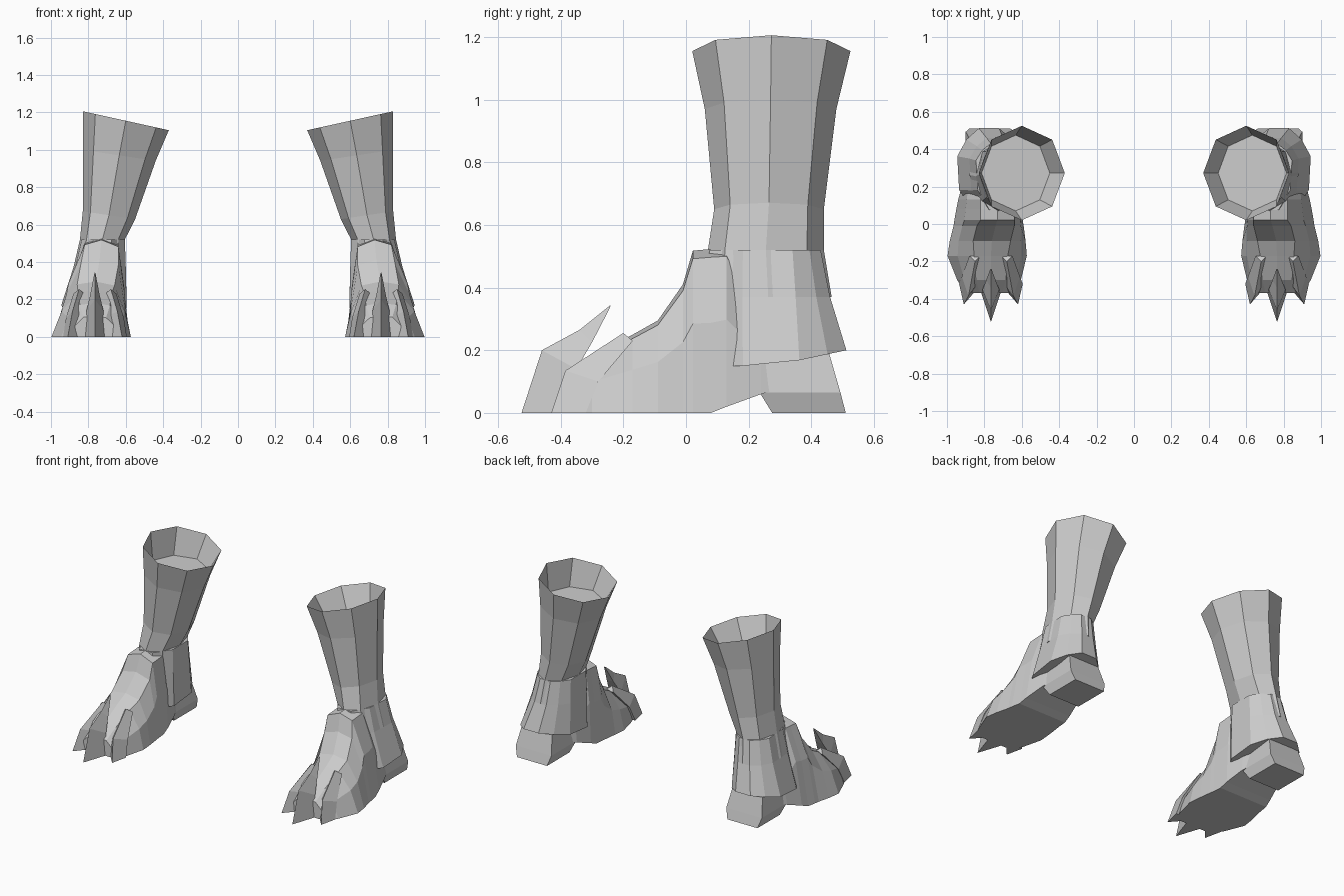
import bpy, bmesh, math

if "Cube" in bpy.data.objects:
    bpy.data.objects.remove(bpy.data.objects["Cube"], do_unlink=True)

grey = bpy.data.materials.new("plain_grey")
grey.use_nodes = True
COLOUR = (0.6, 0.6, 0.6, 1)
grey.diffuse_color = COLOUR
grey.node_tree.nodes["Principled BSDF"].inputs["Base Color"].default_value = COLOUR


def finish(name, bm, recalc=True):
    """Make a left-side object and its mirrored right-side twin."""
    if recalc:
        bmesh.ops.recalc_face_normals(bm, faces=bm.faces)
    for side in ("left", "right"):
        if side == "right":
            for v in bm.verts:
                v.co.x = -v.co.x
            bmesh.ops.reverse_faces(bm, faces=bm.faces)
        mesh = bpy.data.meshes.new(side + "_" + name)
        bm.to_mesh(mesh)
        mesh.materials.append(grey)
        bpy.context.collection.objects.link(bpy.data.objects.new(side + "_" + name, mesh))
    bm.free()


def loft(name, rings):
    """Skin closed rings of equal length and cap both ends."""
    bm = bmesh.new()
    loops = [[bm.verts.new(p) for p in ring] for ring in rings]
    n = len(loops[0])
    for a, b in zip(loops, loops[1:]):
        for i in range(n):
            j = (i + 1) % n
            bm.faces.new((a[i], a[j], b[j], b[i]))
    bm.faces.new(loops[0])
    bm.faces.new(loops[-1])
    finish(name, bm)


def octagon(z, x0, x1, y0, y1, tilt_x=0, tilt_y=0):
    cx, cy, rx, ry = (x0 + x1) / 2, (y0 + y1) / 2, (x1 - x0) / 2, (y1 - y0) / 2
    ring = []
    for k in range(8):
        a = math.radians(45 * k)
        dx, dy = rx * math.cos(a), ry * math.sin(a)
        ring.append((cx + dx, cy + dy, z + tilt_x * dx + tilt_y * dy))
    return ring


# Shaft: hollow mouth with a recessed floor, flaring into a skirt over the heel
loft("shaft", [
    octagon(1.0, .45, .815, .07, .475, .1),
    octagon(1.155, .37, .83, .02, .525, .22),
    octagon(.97, .44, .83, .06, .48, .15),
    octagon(.65, .55, .83, .09, .44, .15),
    octagon(.52, .605, .845, .07, .44),
    octagon(.37, .6, .88, .06, .465),
])


# Skirt: broad squared back, overhanging the heel
def skirt_ring(z, x0, x1, y0, y1, corner, lift=0):
    w, d = x1 - x0, y1 - y0
    pts = [(x0 + w * .36, y1), (x1 - w * .33, y1), (x1 - w * .14, y1 - corner * .4),
           (x1, y1 - corner), (x1 - .01, y0 + d * .3), (x1 - w * .3, y0),
           (x0 + w * .3, y0), (x0, y0 + d * .3), (x0, y1 - corner), (x0 + w * .16, y1 - corner * .4)]
    return [(x, y, z + lift * max(0, (y - y0) / d - .5) * 2) for x, y in pts]


loft("heel_skirt", [
    skirt_ring(.52, .605, .845, .075, .43, .09),
    skirt_ring(.37, .6, .88, .06, .46, .11),
    skirt_ring(.15, .595, .945, .04, .512, .15, .05),
])


# Foot: arched sections from toe to heel arch
def foot_section(y, zb, x0, x1, top, half, cx=.765):
    h = top - zb
    return [(x0, y, zb), (x0 + (cx - half - x0) * .3, y, zb + h * .52),
            (cx - half, y, zb + h * .93), (cx, y, top), (cx + half, y, zb + h * .95),
            (x1 - (x1 - cx - half) * .38, y, zb + h * .55), (x1, y, zb)]


loft("foot", [
    foot_section(-.37, 0, .64, .9, .11, .06),
    foot_section(-.30, 0, .605, .945, .18, .08),
    foot_section(-.17, 0, .573, .997, .25, .09),
    foot_section(-.09, 0, .58, .985, .295, .1, .76),
    foot_section(-.01, 0, .59, .965, .41, .1, .74),
    foot_section(.022, 0, .595, .96, .518, .09, .73),
    foot_section(.08, 0, .6, .95, .523, .09, .73),
    foot_section(.13, .02, .605, .94, .525, .09, .73),
    foot_section(.24, .06, .63, .91, .3, .08, .75),
    foot_section(.34, .09, .67, .87, .25, .05, .77),
])


# Heel block, wedge shaped with a raked back
def rect(z, x0, x1, y0, y1, rise=0):
    return [(x0, y0, z), (x1, y0, z), (x1, y1, z + rise), (x0, y1, z + rise)]


loft("heel", [rect(0, .66, .88, .275, .51), rect(.065, .64, .9, .235, .493),
              rect(.17, .66, .88, .22, .457, .02)])


# Claws: sharp front ridge, wider back edge buried in the toes
def claw(name, ridge, back):
    bm = bmesh.new()
    front = [bm.verts.new(p) for p in ridge]
    left = [bm.verts.new((x - w, y, z)) for x, y, z, w in back]
    right = [bm.verts.new((x + w, y, z)) for x, y, z, w in back]
    for i in range(len(front) - 1):
        j = i + 1
        bm.faces.new((front[i], front[j], left[j], left[i]))
        bm.faces.new((front[j], front[i], right[i], right[j]))
        bm.faces.new((left[i], left[j], right[j], right[i]))
    for i in (0, -1):
        bm.faces.new((front[i], left[i], right[i]))
    finish(name, bm)


claw("middle_claw",
     [(.765, -.525, 0), (.765, -.46, .2), (.765, -.34, .265), (.765, -.24, .345)],
     [(.765, -.36, 0, .055), (.765, -.35, .14, .045), (.765, -.3, .225, .025), (.765, -.243, .335, .004)])

for name, s in (("inner_claw", -1), ("outer_claw", 1)):
    c = .765
    claw(name,
         [(c + s * .145, -.43, 0), (c + s * .12, -.385, .135), (c + s * .085, -.2, .255)],
         [(c + s * .11, -.32, 0, .06), (c + s * .1, -.28, .1, .055), (c + s * .085, -.17, .23, .03)])
